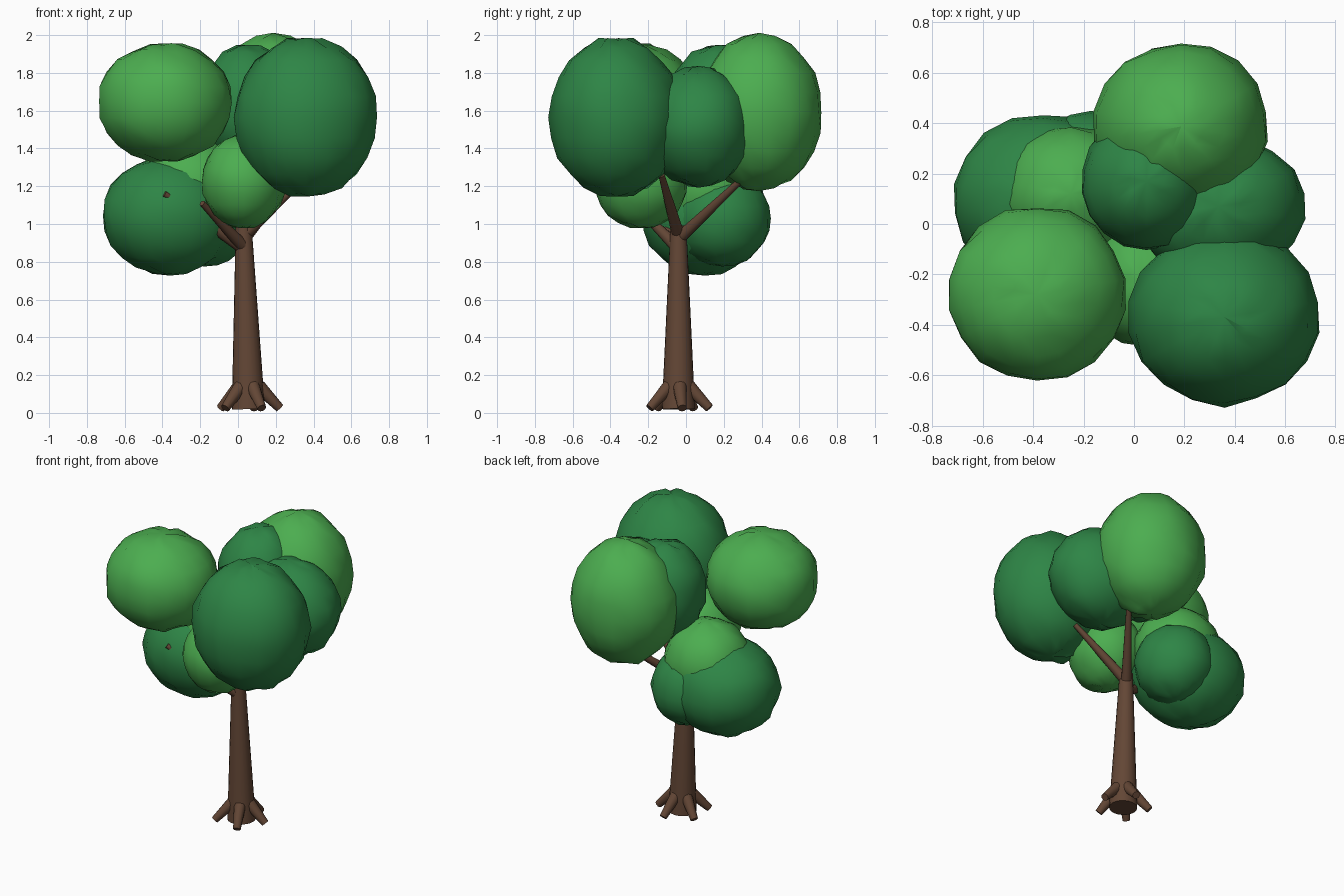
import bpy, bmesh, math, random
from mathutils import Vector

if "Cube" in bpy.data.objects:
    bpy.data.objects.remove(bpy.data.objects["Cube"])

random.seed(4)


def material(name, rgb):
    m = bpy.data.materials.new(name)
    m.diffuse_color = (*rgb, 1.0)
    m.use_nodes = True
    m.node_tree.nodes["Principled BSDF"].inputs["Base Color"].default_value = m.diffuse_color
    return m


BARK = material("bark_brown", (0.125, 0.062, 0.036))
DARK = material("dark_leaf_green", (0.027, 0.235, 0.061))
LIGHT = material("light_leaf_green", (0.072, 0.42, 0.08))


def finish(name, bm, mat, angle):
    """Turn a bmesh into a named, coloured, smooth-shaded object."""
    mesh = bpy.data.meshes.new(name)
    bm.to_mesh(mesh)
    bm.free()
    mesh.materials.append(mat)
    ob = bpy.data.objects.new(name, mesh)
    bpy.context.collection.objects.link(ob)
    bpy.ops.object.select_all(action='DESELECT')
    ob.select_set(True)
    bpy.context.view_layer.objects.active = ob
    bpy.ops.object.shade_smooth_by_angle(angle=math.radians(angle))
    return ob


def limb(name, start, end, r1, r2, sides):
    """Tapered round limb from start to end."""
    a, b = Vector(start), Vector(end)
    bm = bmesh.new()
    bmesh.ops.create_cone(bm, cap_ends=True, segments=sides,
                          radius1=r1, radius2=r2, depth=(b - a).length)
    turn = (b - a).to_track_quat('Z', 'Y')
    for v in bm.verts:
        v.co = turn @ v.co + (a + b) / 2
    return finish(name, bm, BARK, 40)


def leaf_ball(name, centre, radii, mat):
    """Slightly lumpy ellipsoid of leaves."""
    bm = bmesh.new()
    bmesh.ops.create_uvsphere(bm, u_segments=18, v_segments=12, radius=1.0)
    for v in bm.verts:
        k = 1 + random.uniform(-0.03, 0.025)
        v.co = Vector(c + r * k * p for c, r, p in zip(centre, radii, v.co))
    return finish(name, bm, mat, 50)


# Trunk
limb("trunk", (0.055, -0.04, 0.02), (0.03, -0.04, 0.99), 0.088, 0.042, 20)

# Roots flaring around the base
for i in range(5):
    a = math.radians(-65 + 72 * i)
    c, s = math.cos(a), math.sin(a)
    limb(f"root_{i + 1}", (0.055 + 0.055 * c, -0.04 + 0.055 * s, 0.14),
         (0.055 + 0.168 * c, -0.04 + 0.168 * s, 0.025), 0.038, 0.024, 10)

# Branches reaching into the crown
branches = [
    ((0.03, -0.04, 0.92), (0.30, 0.31, 1.25)),
    ((0.03, -0.04, 0.94), (0.37, -0.13, 1.26)),
    ((0.03, -0.05, 0.88), (-0.19, -0.28, 1.11)),
    ((0.03, -0.04, 0.87), (-0.39, -0.215, 1.16)),
]
for i, (start, end) in enumerate(branches):
    limb(f"branch_{i + 1}", start, end, 0.034, 0.016, 10)

# Crown of leaf balls
balls = [
    ("front_left", (-0.385, -0.28, 1.643), (0.358, 0.352, 0.318), LIGHT),
    ("front_right", (0.36, -0.37, 1.565), (0.38, 0.352, 0.425), DARK),
    ("back_top", (0.187, 0.387, 1.59), (0.348, 0.336, 0.412), LIGHT),
    ("centre_top", (0.05, 0.17, 1.625), (0.265, 0.275, 0.325), DARK),
    ("right_side", (0.335, 0.07, 1.515), (0.345, 0.29, 0.32), DARK),
    ("low_front", (0.03, -0.235, 1.225), (0.225, 0.25, 0.25), LIGHT),
    ("low_middle", (-0.25, 0.12, 1.19), (0.28, 0.27, 0.28), LIGHT),
    ("low_left", (-0.36, 0.1, 1.045), (0.362, 0.338, 0.315), DARK),
    ("low_back", (-0.17, 0.19, 1.03), (0.245, 0.262, 0.255), DARK),
]
for name, centre, radii, mat in balls:
    leaf_ball(name + "_leaves", centre, radii, mat)
